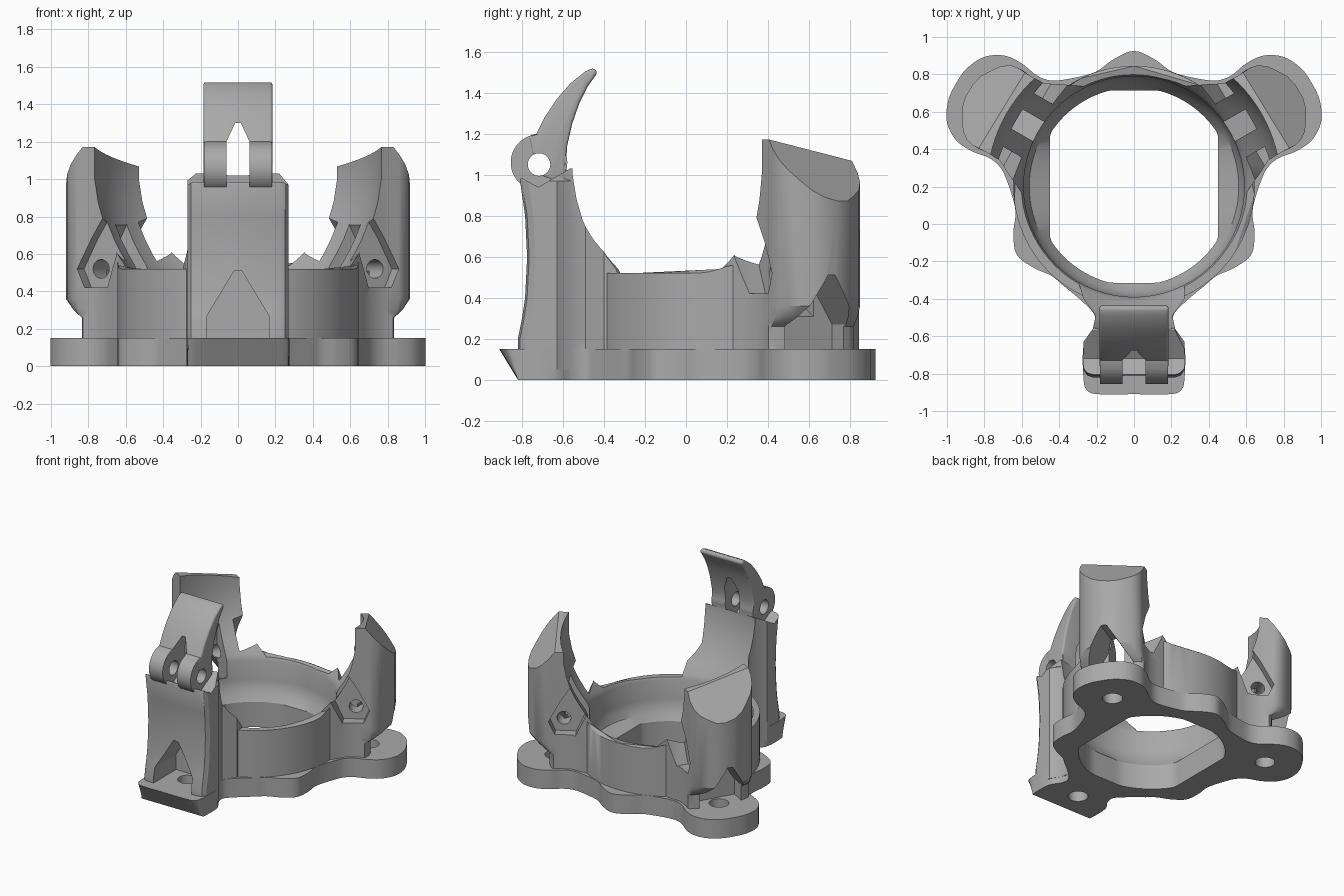
import bpy, bmesh
from math import sin, cos, radians, pi, exp, degrees, atan2
from mathutils import Vector

if "Cube" in bpy.data.objects:
    bpy.data.objects.remove(bpy.data.objects["Cube"])

grey = bpy.data.materials.new("plain grey")
grey.use_nodes = True
colour = (0.4, 0.4, 0.4, 1)
grey.diffuse_color = colour
grey.node_tree.nodes["Principled BSDF"].inputs["Base Color"].default_value = colour

CY = 0.2                                   # ring centre on y
FRONT, LEFT, RIGHT = (-90, 1), (30, 1), (150, -1)   # arm angle, mirror sign


def at(arm, r, t, z):
    """Arm-local radial, tangential, height to world."""
    a, m = radians(arm[0]), arm[1]
    t *= m
    return Vector((r * cos(a) - t * sin(a), CY + r * sin(a) + t * cos(a), z))


def make(name, bm):
    bmesh.ops.recalc_face_normals(bm, faces=bm.faces)
    me = bpy.data.meshes.new(name)
    bm.to_mesh(me)
    bm.free()
    me.materials.append(grey)
    ob = bpy.data.objects.new(name, me)
    bpy.context.collection.objects.link(ob)
    return ob


def loft(name, sections, cuts=()):
    bm = bmesh.new()
    rings = [[bm.verts.new(p) for p in s] for s in sections]
    n = len(rings[0])
    for lo, hi in zip(rings, rings[1:]):
        for i in range(n):
            j = (i + 1) % n
            bm.faces.new((lo[i], lo[j], hi[j], hi[i]))
    bm.faces.new(rings[0])
    bm.faces.new(rings[-1])
    for co, no in cuts:                    # slice off everything above a plane
        geom = bm.verts[:] + bm.edges[:] + bm.faces[:]
        res = bmesh.ops.bisect_plane(bm, geom=geom, plane_co=co, plane_no=no, clear_outer=True)
        edges = [e for e in res["geom_cut"] if isinstance(e, bmesh.types.BMEdge)]
        bmesh.ops.holes_fill(bm, edges=edges)
    return make(name, bm)


def apply_mods(ob):
    dg = bpy.context.evaluated_depsgraph_get()
    me = bpy.data.meshes.new_from_object(ob.evaluated_get(dg))
    ob.modifiers.clear()
    ob.data = me


def boolean(ob, tool, op="DIFFERENCE"):
    tool.hide_render = True
    mod = ob.modifiers.new("bool", "BOOLEAN")
    mod.operation, mod.object, mod.solver = op, tool, "EXACT"
    bpy.context.view_layer.update()
    apply_mods(ob)
    bpy.data.objects.remove(tool)


def side_prism(name, arm, pts, lo, hi):
    """Outline in radius and height, extruded across the arm."""
    return loft(name, [[at(arm, r, t, z) for r, z in pts] for t in (lo, hi)])


def radial_prism(name, arm, pts, lo, hi):
    """Outline in width and height, extruded along the arm."""
    return loft(name, [[at(arm, r, t, z) for t, z in pts] for r in (lo, hi)])


def circle(cx, cy, rad, n=32):
    return [(cx + rad * cos(2 * pi * i / n), cy + rad * sin(2 * pi * i / n)) for i in range(n)]


def mirrored(half):
    return half + [(r, -t) for r, t in reversed(half)]


def smooth_loop(pts, steps=5):
    out, n = [], len(pts)
    for i in range(n):
        a, b, c, d = (pts[(i + k) % n] for k in (-1, 0, 1, 2))
        for s in range(steps):
            u = s / steps
            out.append(0.5 * (2 * b + (c - a) * u + (2 * a - 5 * b + 4 * c - d) * u * u
                              + (3 * b - a - 3 * c + d) * u ** 3))
    return out


# base plate with three feet and three lobes
front_half = [(1.11, 0), (1.11, .19), (1.09, .25), (1.03, .27), (.85, .27), (.76, .22), (.69, .21), (.62, .27)]
rear_half = [(1.10, 0), (1.09, .1), (1.04, .2), (.95, .26), (.85, .27), (.75, .255), (.68, .265), (.62, .3)]
lobe = [(.65, 36), (.65, 43), (.69, 51), (.725, 60)]
outline = []
for arm, half in ((FRONT, front_half), ((30, 1), rear_half), ((150, 1), rear_half)):
    side = half + [(r * cos(radians(d)), r * sin(radians(d))) for r, d in lobe]
    loop = [(r, -t) for r, t in reversed(side[1:-1])] + side
    outline += [at(arm, r, t, 0) for r, t in loop]
outline = smooth_loop(outline)
bottom = [(p.x, max(p.y, -.82), 0) for p in outline]
body = loft("clamp_body", [bottom, [(p.x, p.y, .15) for p in outline]])


# ring wall with a gently waved rim
def rim(a):
    d = min(abs(degrees(atan2(sin(a - b), cos(a - b)))) for b in (radians(30), radians(150)))
    return .52 + .04 * exp(-((d - 27) / 8) ** 2)


angles = [2 * pi * i / 96 for i in range(96)]
ring = loft("ring", [[(.645 * cos(a), CY + .645 * sin(a), .04 if low else rim(a)) for a in angles]
                     for low in (True, False)])
boolean(body, ring, "UNION")

# front post
sections = []
for z, R in ((.05, 1.02), (.2, 1.02), (.3, 1.0), (.4, .985), (.6, .975), (.8, .985), (.97, 1.01), (1.03, .99)):
    w = .27 if z < 1 else .22
    half = [(.5, .3), (.6, .27), (.69, .205), (.76, .22), (.83, .27), (R - .04, .27), (R - .01, .25), (R, .22)]
    sections.append([at(FRONT, r, min(t, w), z) for r, t in mirrored(half)])
post = loft("front_post", sections)
seat = [(.92, .94), (1.05, 1.01), (1.05, 1.2), (.75, 1.2), (.75, 1.04)]
boolean(post, side_prism("seat_cutter", FRONT, seat, -.4, .4))
boolean(body, post, "UNION")

# rear posts with a sloped outer facet
rear_foot = [(.5, .33), (.62, .275), (.69, .238), (.78, .235), (.86, .24), (.9, .23), (.94, .2),
             (.975, .15), (1.005, .1), (1.02, .04)]
for arm in (LEFT, RIGHT):
    sections = []
    for z, R in ((.06, .87), (.26, .87), (.28, .92), (.31, .97), (.36, 1.02), (1.3, 1.02)):
        sections.append([at(arm, r - max(0, (r - .8) * (1.02 - R) / .22), t, z)
                         for r, t in mirrored(rear_foot)])
    origin = at(arm, 0, 0, 0)
    planes = [(at(arm, .82, 0, 1.115), at(arm, 1.17, .25, 1) - origin),
              (at(arm, .8, 0, 1.12), at(arm, 0, .22, 1) - origin)]
    boolean(body, loft("rear_post", sections, planes), "UNION")

# bore: flat-sided opening, bowl, round wall and flared ramp
bore = []
for z, R in ((-.1, 0), (.2, 0), (.25, .56), (.3, .58), (.35, .59), (.5, .59), (.54, .605), (.6, .645),
             (.68, .69), (.78, .735), (.88, .765), (1.0, .785), (1.5, .785)):
    if R:
        bore.append([(R * cos(a), CY + R * sin(a), z) for a in angles])
    else:
        bore.append([(max(-.45, min(.45, .53 * cos(a))), CY + max(-.515, min(.515, .53 * sin(a))), z)
                     for a in angles])
boolean(body, loft("bore_cutter", bore))

# pointed pockets and screw holes at every foot
arch = [(-.165, .15), (.165, .15), (.165, .27), (.02, .51), (-.02, .51), (-.165, .27)]
for arm in (FRONT, LEFT, RIGHT):
    boolean(body, radial_prism("pocket_cutter", arm, arch, .74, 1.3))
    hole = [[at(arm, r, t, z) for r, t in circle(.83, 0, .072)] for z in (-.1, .17)]
    boolean(body, loft("screw_cutter", hole))

# hinge recesses, slot and pin hole in the rear posts
recess = [(.66, .42), (.81, .42), (.855, .52), (.77, .68), (.68, .82), (.58, .82), (.58, .6)]
slot = [(.5, .42), (.76, .3), (.76, .68), (.7, .8), (.5, .8)]
for arm in (LEFT, RIGHT):
    for lo, hi in ((-.4, -.165), (.165, .4)):
        boolean(body, side_prism("recess_cutter", arm, recess, lo, hi))
    boolean(body, side_prism("slot_cutter", arm, slot, -.06, .06))
    boolean(body, side_prism("pin_cutter", arm, circle(.75, .52, .05), -.4, .4))

# hinged finger on the front post
blade = [(.97, 1.19), (.93, 1.2), (.89, 1.28), (.83, 1.37), (.76, 1.45), (.69, 1.505), (.65, 1.522), (.63, 1.5),
         (.68, 1.43), (.72, 1.35), (.755, 1.25), (.78, 1.14), (.785, 1.05), (.78, 1.0), (.85, .97), (.93, 1.0)]
finger = side_prism("hinged_finger", FRONT, blade, -.185, .185)
bev = finger.modifiers.new("bevel", "BEVEL")
bev.width, bev.segments, bev.limit_method, bev.angle_limit = .022, 3, "ANGLE", radians(50)
bpy.context.view_layer.update()
apply_mods(finger)
boolean(finger, side_prism("knuckle", FRONT, circle(.917, 1.06, .138, 48), -.182, .182), "UNION")
gap = [(-.062, .8), (.062, .8), (.062, 1.2), (.015, 1.3), (-.015, 1.3), (-.062, 1.2)]
boolean(finger, radial_prism("gap_cutter", FRONT, gap, .4, 1.3))
boolean(finger, side_prism("pin_cutter", FRONT, circle(.917, 1.05, .055), -.4, .4))

for ob in (body, finger):
    bpy.ops.object.select_all(action="DESELECT")
    bpy.context.view_layer.objects.active = ob
    ob.select_set(True)
    bpy.ops.object.shade_smooth_by_angle(angle=radians(30))
